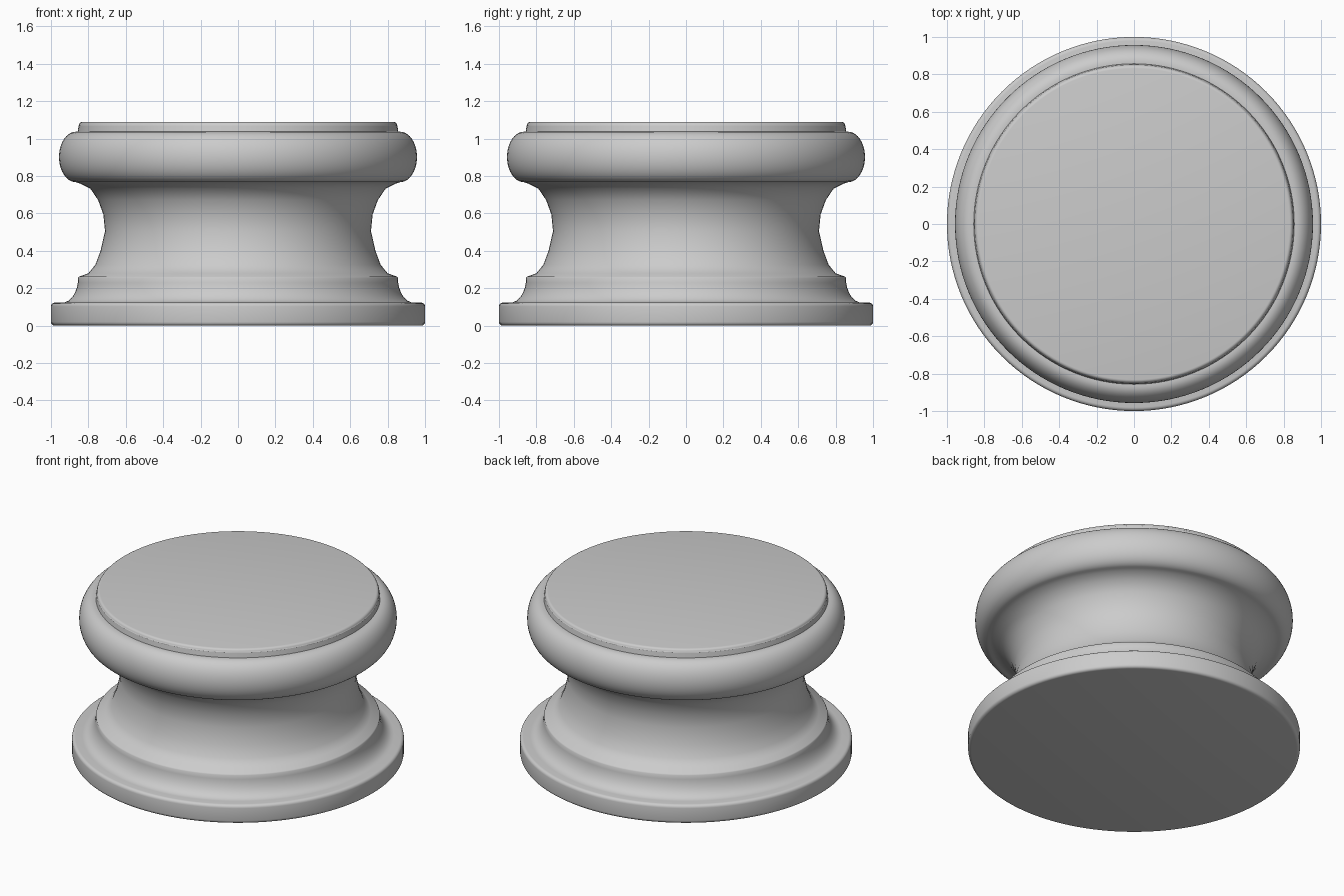
import bpy, bmesh
from math import sin, cos, pi, radians

if "Cube" in bpy.data.objects:
    bpy.data.objects.remove(bpy.data.objects["Cube"])

SIDES = 128


def arc(cx, cz, rx, rz, start, end, steps):
    """Elliptical arc in the (radius, height) plane, angles in degrees."""
    angles = [radians(start + (end - start) * i / steps) for i in range(steps + 1)]
    return [(cx + rx * cos(a), cz + rz * sin(a)) for a in angles]


def lathe(name, profile):
    """Spin a profile about z and close both ends with a flat disc."""
    bm = bmesh.new()
    rings = []
    for r, z in profile:
        rings.append([bm.verts.new((r * cos(2 * pi * i / SIDES),
                                    r * sin(2 * pi * i / SIDES), z))
                      for i in range(SIDES)])
    for low, high in zip(rings, rings[1:]):
        for i in range(SIDES):
            j = (i + 1) % SIDES
            bm.faces.new((low[i], low[j], high[j], high[i]))
    bm.faces.new(rings[0][::-1])
    bm.faces.new(rings[-1])
    bmesh.ops.recalc_face_normals(bm, faces=bm.faces)
    mesh = bpy.data.meshes.new(name)
    bm.to_mesh(mesh)
    bm.free()
    obj = bpy.data.objects.new(name, mesh)
    bpy.context.collection.objects.link(obj)
    bpy.context.view_layer.objects.active = obj
    obj.select_set(True)
    bpy.ops.object.shade_smooth_by_angle(angle=radians(35))
    return obj


# Round foot with softened edges
foot = arc(0.98, 0.02, 0.02, 0.02, -90, 0, 4) + arc(0.98, 0.103, 0.02, 0.02, 0, 90, 4)
# Small hollow moulding above the foot
cove = arc(0.94, 0.255, 0.085, 0.132, 270, 180, 8)
# Deep hollow waist
waist = [(0.85, 0.262), (0.80, 0.28), (0.763, 0.325), (0.735, 0.40), (0.711, 0.505),
         (0.72, 0.595), (0.748, 0.672), (0.79, 0.733), (0.845, 0.76)]
# Bulging upper ring
ring = arc(0.867, 0.902, 0.09, 0.135, -90, 90, 20)
# Thin top disc with softened rim
cap = [(0.857, 1.037), (0.852, 1.07)] + arc(0.832, 1.072, 0.018, 0.018, 0, 90, 4)

lathe("column_base", foot + cove + waist + ring + cap)
